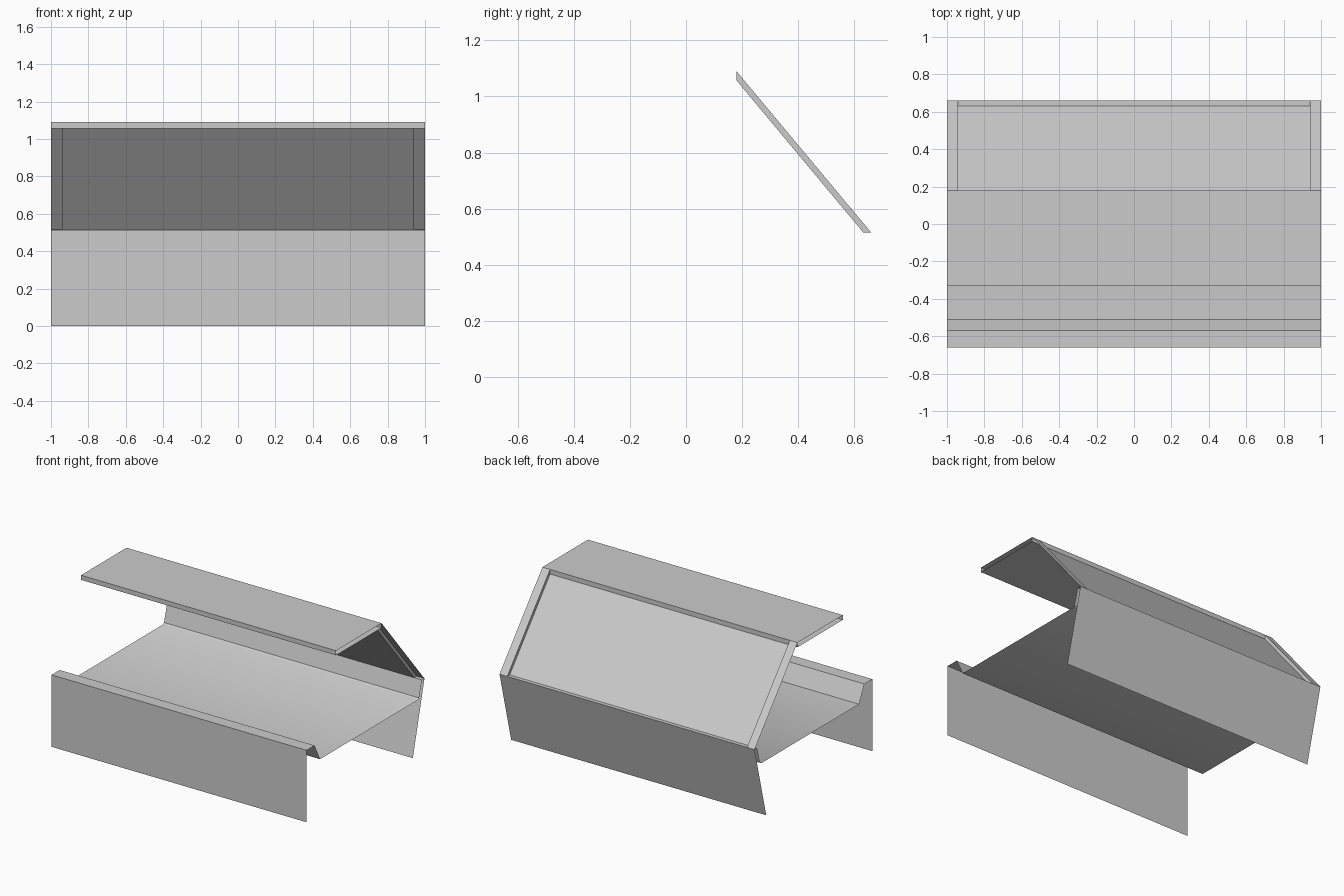
import bpy
import bmesh

cube = bpy.data.objects.get("Cube")
if cube:
    bpy.data.objects.remove(cube, do_unlink=True)

grey = bpy.data.materials.new("plain_grey")
grey.use_nodes = True
shade = (0.6, 0.6, 0.6, 1)
grey.diffuse_color = shade
grey.node_tree.nodes["Principled BSDF"].inputs["Base Color"].default_value = shade

HALF = 1.0      # half width of the whole body
PANE = 0.94     # half width of the recessed rear pane


def finish(name, bm, smooth=False):
    mesh = bpy.data.meshes.new(name)
    bm.to_mesh(mesh)
    bm.free()
    mesh.materials.append(grey)
    obj = bpy.data.objects.new(name, mesh)
    bpy.context.collection.objects.link(obj)
    if smooth:
        bpy.ops.object.select_all(action="DESELECT")
        obj.select_set(True)
        bpy.context.view_layer.objects.active = obj
        bpy.ops.object.shade_smooth_by_angle(angle=0.7)
    return obj


def sheet(name, profile, left=-HALF, right=HALF, closed=False, smooth=False):
    """Sweep a (y, z) profile across x as a thin open sheet."""
    bm = bmesh.new()
    rows = [[bm.verts.new((x, y, z)) for x in (left, right)] for y, z in profile]
    pairs = list(zip(rows, rows[1:]))
    if closed:
        pairs.append((rows[-1], rows[0]))
    for a, b in pairs:
        bm.faces.new((a[0], a[1], b[1], b[0]))
    return finish(name, bm, smooth)


# Corners of the sloping rear, outer skin and recessed skin
outer_top, outer_low = (0.18, 1.09), (0.66, 0.515)
inner_top, inner_low = (0.18, 1.057), (0.632, 0.515)

# Front skirt, rolled rim, floor and upturned rear of the floor
sheet("front_skirt_and_floor",
      [(-0.66, 0), (-0.66, 0.51), (-0.57, 0.51), (-0.51, 0.39),
       (0.585, 0.39), (0.6, 0.4), inner_low], smooth=True)

# Lower back panel and the ledge under the pane
sheet("lower_back_panel", [outer_low, (0.53, 0)])
sheet("pane_ledge", [inner_low, outer_low])

# Hollow roof, open at its ends
sheet("roof", [(-0.33, 1.057), (-0.33, 1.09), outer_top, inner_top], closed=True)

# Recessed rear pane
sheet("rear_pane", [inner_top, inner_low], -PANE, PANE)

# Raised side frames and the step walls down to the pane
for side, name in ((1, "left"), (-1, "right")):
    edges = sorted((side * PANE, side * HALF))
    sheet(name + "_rear_frame", [outer_top, outer_low], *edges)
    bm = bmesh.new()
    loop = [outer_top, outer_low, inner_low, inner_top]
    if side < 0:
        loop.reverse()
    bm.faces.new([bm.verts.new((side * PANE, y, z)) for y, z in loop])
    bm.normal_update()
    finish(name + "_step_wall", bm)
